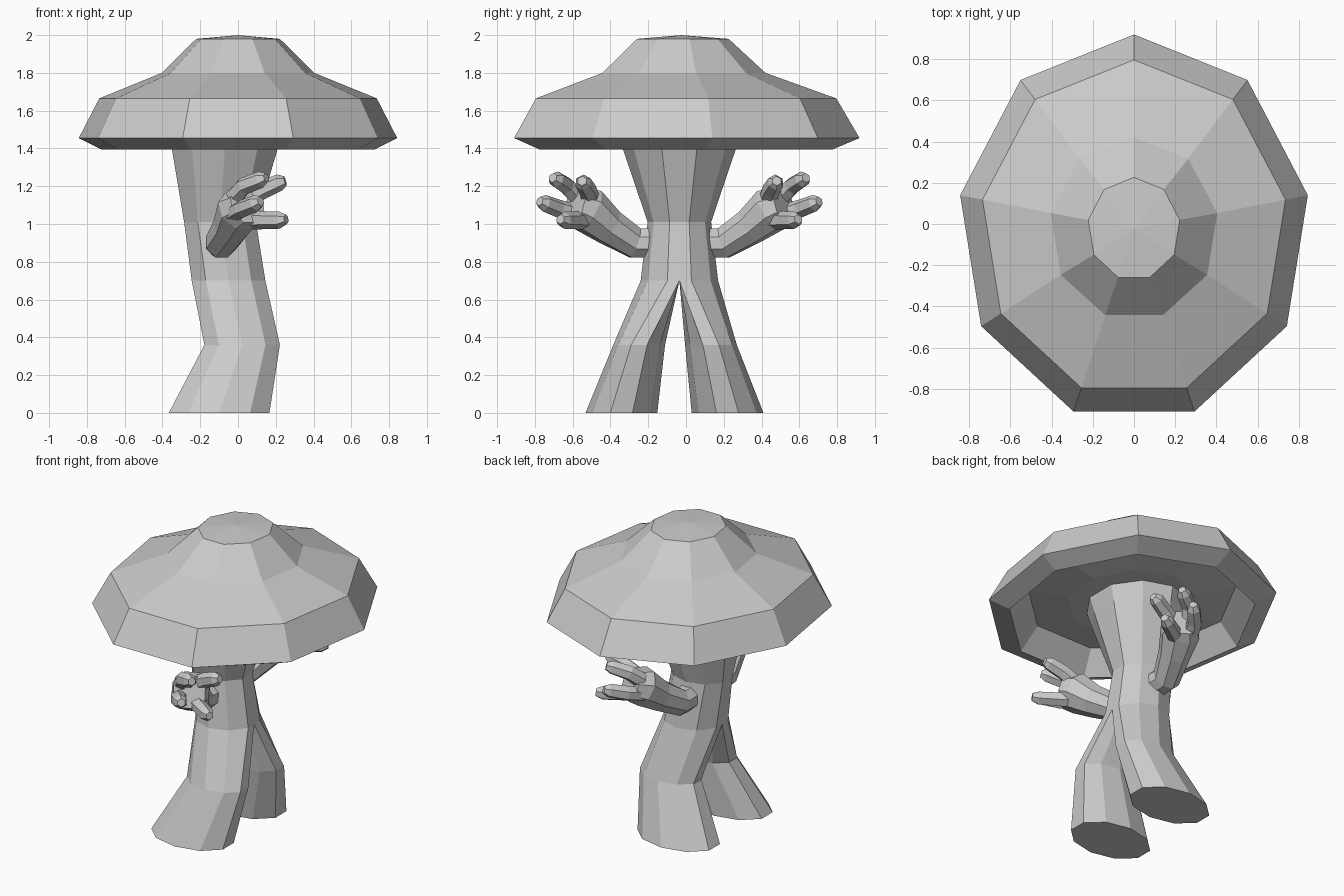
import bpy, bmesh
from math import sin, cos, pi
from mathutils import Vector

if "Cube" in bpy.data.objects:
    bpy.data.objects.remove(bpy.data.objects["Cube"])

AXIS = -0.035          # symmetry plane of the body in y


def loft(name, rings, tip=0.0):
    """Skin a list of equal-length point rings into a closed flat-shaded solid."""
    bm = bmesh.new()
    loops = [[bm.verts.new(p) for p in r] for r in rings]
    n = len(loops[0])
    for a, b in zip(loops, loops[1:]):
        for i in range(n):
            j = (i + 1) % n
            bm.faces.new((a[i], a[j], b[j], b[i]))
    bm.faces.new(loops[0][::-1])
    top = bm.faces.new(loops[-1])
    bmesh.ops.recalc_face_normals(bm, faces=bm.faces)
    if tip:
        bmesh.ops.poke(bm, faces=[top], offset=tip)
    me = bpy.data.meshes.new(name)
    bm.to_mesh(me)
    bm.free()
    ob = bpy.data.objects.new(name, me)
    bpy.context.collection.objects.link(ob)
    return ob


def ellipse(n, cx, cy, z, rx, ry):
    """Horizontal ellipse ring with one vertex at its +y extreme."""
    return [Vector((cx + rx * sin(2 * pi * i / n), cy + ry * cos(2 * pi * i / n), z))
            for i in range(n)]


def tube(name, path, n, side):
    """Tapered tube along (x, y, z, radius) points, mirrored in y by side."""
    pts = [Vector(p[:3]) for p in path]
    rings = []
    for i, p in enumerate(pts):
        d = (pts[min(i + 1, len(pts) - 1)] - pts[max(i - 1, 0)]).normalized()
        u = d.cross(Vector((0, 0, 1))).normalized()
        v = d.cross(u)
        ring = []
        for k in range(n):
            a = 2 * pi * (k + 0.5) / n
            q = p + path[i][3] * (u * cos(a) + v * sin(a))
            ring.append(Vector((q.x, AXIS + side * (q.y - AXIS), q.z)))
        rings.append(ring)
    return loft(name, rings)


# Nine-sided cap: hollow underside, rim, slopes and shallow peak (z, rx, ry)
cap = [(1.50, .38, .42), (1.54, .62, .68), (1.395, .735, .80), (1.455, .856, .943),
       (1.665, .746, .82), (1.80, .41, .445), (1.98, .225, .25)]
loft("cap", [ellipse(9, 0, -.024, z, rx, ry) for z, rx, ry in cap], tip=.02)

# Ten-sided stem, flaring under the cap
stem = [(.70, -.05, .205, .205), (1.01, -.095, .20, .168),
        (1.40, -.07, .295, .30), (1.52, -.062, .32, .335)]
loft("stem", [ellipse(10, cx, AXIS, z, rx, ry) for z, cx, rx, ry in stem])

# Arm and finger paths for the +y side
arm = [(-.09, .08, .90, .085), (-.09, .20, .90, .087), (-.035, .34, .985, .10),
       (.01, .45, 1.075, .125), (.05, .52, 1.10, .105)]
fingers = {
    "inner_finger": [(.03, .43, 1.12), (.13, .45, 1.18), (.22, .475, 1.22), (.25, .48, 1.228)],
    "upper_finger": [(-.02, .50, 1.14), (.03, .56, 1.20), (.12, .615, 1.235), (.15, .635, 1.245)],
    "outer_finger": [(-.03, .50, 1.05), (.02, .60, 1.08), (.095, .68, 1.11), (.12, .705, 1.12)],
    "thumb": [(.02, .44, 1.02), (.12, .51, 1.02), (.22, .575, 1.02), (.255, .595, 1.025)],
}

for side, label in ((1, "back"), (-1, "front")):
    # Leg: half of the stem section at the crotch, full rings at knee and foot
    hip = ellipse(10, -.05, 0, .70, .205, .205)
    knee = ellipse(10, .022, .19, .36, .21, .137)
    foot = ellipse(10, -.10, .281, 0, .28, .19)
    for p in hip:
        p.y = max(p.y, 0)
    for ring, mid in ((hip, AXIS), (knee, -.058), (foot, -.061)):
        for p in ring:
            p.y = mid + side * p.y
    loft(label + "_leg", [foot, knee, hip])

    # Arm with palm, then fingers
    tube(label + "_arm", arm, 8, side)
    for name, pts in fingers.items():
        path = [p + (r,) for p, r in zip(pts, (.05, .048, .045, .026))]
        tube(label + "_" + name, path, 6, side)
